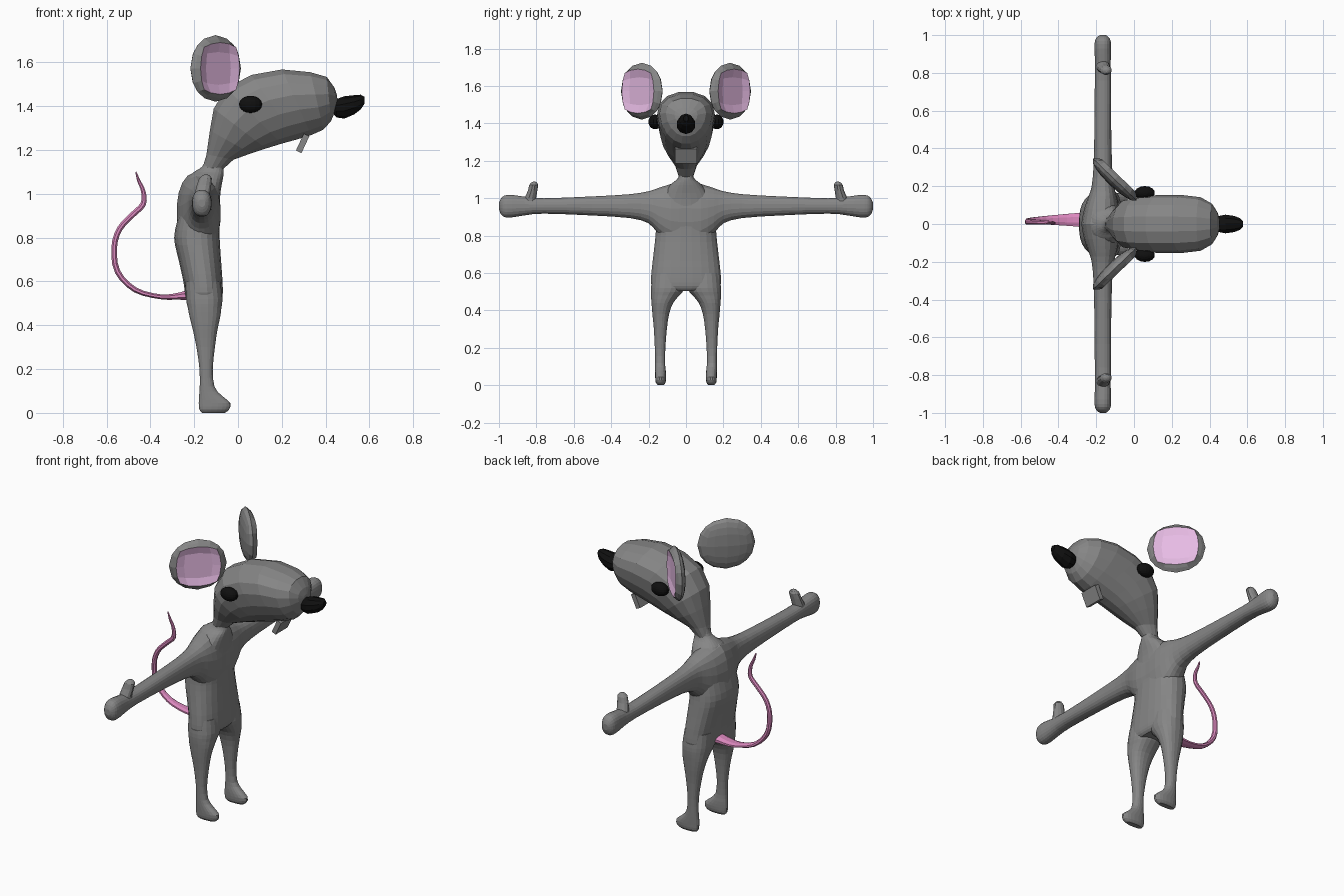
import bpy, bmesh, math
from mathutils import Vector, Matrix

if "Cube" in bpy.data.objects:
    bpy.data.objects.remove(bpy.data.objects["Cube"])

V = Vector


def paint(name, col):
    m = bpy.data.materials.new(name)
    m.diffuse_color = (*col, 1)
    m.use_nodes = True
    m.node_tree.nodes["Principled BSDF"].inputs["Base Color"].default_value = m.diffuse_color
    return m


black = paint("black", (0.005, 0.005, 0.005))
pink = paint("tail_pink", (0.72, 0.25, 0.52))
light_pink = paint("ear_pink", (0.8, 0.5, 0.78))
grey = paint("grey", (0.24, 0.24, 0.24))


def make(name, bm, mats=(grey,), mirror=False):
    bmesh.ops.recalc_face_normals(bm, faces=bm.faces)
    me = bpy.data.meshes.new(name)
    bm.to_mesh(me)
    bm.free()
    ob = bpy.data.objects.new(name, me)
    bpy.context.collection.objects.link(ob)
    for m in mats:
        me.materials.append(m)
    if mirror:
        mod = ob.modifiers.new("mirror", 'MIRROR')
        mod.use_axis = (False, True, False)
        mod.use_mirror_merge = False
    return ob


def fair(rows, k):
    """Catmull-Rom resampling of a list of number rows"""
    out = []
    for i in range(len(rows) - 1):
        a, b, c, d = (rows[max(0, min(len(rows) - 1, i + j))] for j in (-1, 0, 1, 2))
        for s in range(k):
            t = s / k
            out.append([0.5 * (2 * q + (r - p) * t + (2 * p - 5 * q + 4 * r - w) * t * t
                               + (3 * q - p - 3 * r + w) * t ** 3)
                        for p, q, r, w in zip(a, b, c, d)])
    return out + [list(rows[-1])]


def ring(c, u, v, seg, n=2.0, egg=0.0):
    pts = []
    for i in range(seg):
        a = 2 * math.pi * (i + 0.5) / seg
        s, t = (math.copysign(abs(f) ** (2 / n), f) for f in (math.sin(a), math.cos(a)))
        pts.append(V(c) + V(u) * s + V(v) * t * (1 + egg * s))
    return pts


def loft(name, rings, mats=(grey,), mirror=False):
    bm = bmesh.new()
    vs = [[bm.verts.new(p) for p in r] for r in rings]
    n = len(vs[0])
    for a, b in zip(vs, vs[1:]):
        for i in range(n):
            j = (i + 1) % n
            bm.faces.new((a[i], a[j], b[j], b[i]))
    bm.faces.new(vs[0])
    bm.faces.new(vs[-1])
    return make(name, bm, mats, mirror)


# torso: z, back x, front x, half width
torso = [(.505, -.225, -.085, .12), (.53, -.24, -.07, .184), (.6, -.25, -.07, .186),
         (.7, -.272, -.077, .175), (.8, -.292, -.083, .164), (.9, -.272, -.083, .157),
         (1.0, -.25, -.08, .135), (1.07, -.232, -.068, .085), (1.1, -.2, -.065, .05),
         (1.125, -.163, -.065, .037), (1.16, -.15, -.04, .04)]
body = loft("body", [ring(((a + b) / 2, 0, z), ((b - a) / 2, 0, 0), (0, w, 0), 24, 2.4)
                     for z, a, b, w in fair(torso, 3)])

# legs and feet: z, inner y, outer y, back x, front x
leg = [(.6, .006, .18, -.24, -.08), (.52, .006, .188, -.238, -.07), (.48, .035, .188, -.23, -.075),
       (.44, .068, .185, -.222, -.08), (.38, .09, .18, -.207, -.093), (.3, .102, .172, -.19, -.105),
       (.2, .11, .167, -.176, -.115), (.12, .112, .165, -.175, -.107), (.08, .108, .165, -.178, -.075),
       (.045, .106, .165, -.18, -.034), (.015, .109, .162, -.177, -.04), (0, .12, .15, -.165, -.06)]
legs = loft("legs", [ring(((a + b) / 2, (p + q) / 2, z), ((b - a) / 2, 0, 0), (0, (q - p) / 2, 0), 20, 2.3)
                     for z, p, q, a, b in fair(leg, 2)], mirror=True)

# arms and hands: y, back x, front x, bottom z, top z
arm = [(0, -.28, -.08, .72, 1.1), (.08, -.265, -.08, .745, 1.078), (.15, -.24, -.093, .81, 1.055),
       (.2, -.225, -.105, .865, 1.038), (.3, -.215, -.115, .893, 1.022), (.5, -.21, -.12, .907, 1.01),
       (.76, -.208, -.122, .917, 1.0), (.86, -.207, -.123, .908, 1.008), (.93, -.21, -.12, .897, 1.018),
       (.97, -.207, -.123, .898, 1.015), (.99, -.195, -.135, .915, .998), (1, -.18, -.15, .94, .975)]
half = fair(arm, 2)
full = [[-r[0]] + r[1:] for r in half[:0:-1]] + half
arms = loft("arms", [ring(((a + b) / 2, y, (p + q) / 2), ((b - a) / 2, 0, 0), (0, 0, (q - p) / 2), 20, 2.3)
                     for y, a, b, p, q in full])

# thumbs: centre x, y, z, half sizes in x and y
thumb = [(-.165, .835, .95, .035, .035), (-.163, .832, 1.0, .036, .032), (-.155, .82, 1.04, .034, .026),
         (-.148, .814, 1.07, .03, .025), (-.146, .812, 1.083, .018, .017), (-.146, .812, 1.088, .007, .007)]
thumbs = loft("thumbs", [ring((x, y, z), (a, 0, 0), (0, b, 0), 12) for x, y, z, a, b in thumb], mirror=True)

# merge the limbs into one skin
for part in (legs, arms, thumbs):
    mod = body.modifiers.new(part.name, 'BOOLEAN')
    mod.operation, mod.solver, mod.object = 'UNION', 'EXACT', part
bpy.context.view_layer.update()
skin = bpy.data.meshes.new_from_object(body.evaluated_get(bpy.context.evaluated_depsgraph_get()))
body.modifiers.clear()
body.data = skin
for part in (legs, arms, thumbs):
    bpy.data.objects.remove(part)

# head: top x, z, bottom x, z, half width
head = [(-.16, 1.11, -.07, 1.11, .036), (-.145, 1.18, -.02, 1.155, .055), (-.13, 1.29, .06, 1.183, .1),
        (-.113, 1.39, .13, 1.205, .13), (-.055, 1.485, .2, 1.226, .145), (.06, 1.545, .27, 1.245, .15),
        (.2, 1.57, .335, 1.265, .15), (.33, 1.557, .39, 1.29, .138), (.405, 1.535, .425, 1.33, .105),
        (.44, 1.485, .447, 1.385, .06), (.452, 1.45, .455, 1.41, .02)]
loft("head", [ring(((a + c) / 2, 0, (b + d) / 2), ((a - c) / 2, 0, (b - d) / 2), (0, w, 0), 16, 2.15, .2)
              for a, b, c, d, w in head])

# nose: x, bottom z, top z, half width
nose = [(.425, 1.375, 1.415, .02), (.45, 1.348, 1.432, .045), (.485, 1.343, 1.445, .052),
        (.53, 1.362, 1.45, .045), (.56, 1.385, 1.452, .033), (.577, 1.41, 1.443, .015)]
loft("nose", [ring((x, 0, (a + b) / 2), (0, 0, (b - a) / 2), (0, w, 0), 10) for x, a, b, w in nose], (black,))

# front teeth slab
bm = bmesh.new()
bmesh.ops.create_cube(bm, size=1, matrix=Matrix.Translation((.295, 0, 1.23))
                      @ Matrix.Rotation(math.radians(25), 4, 'Y') @ Matrix.Diagonal((.028, .115, .085, 1)))
make("teeth", bm)

# eyes
bm = bmesh.new()
bmesh.ops.create_uvsphere(bm, u_segments=14, v_segments=10, radius=1,
                          matrix=Matrix.Translation((.057, .165, 1.408)) @ Matrix.Diagonal((.054, .036, .039, 1)))
make("eyes", bm, (black,), True)

# ears: flattened cube-sphere with a dished pink front
bm = bmesh.new()
bmesh.ops.create_cube(bm, size=2)
bmesh.ops.subdivide_edges(bm, edges=bm.edges, cuts=3, use_grid_fill=True)
for f in bm.faces:
    f.material_index = int(all(v.co.z > .99 for v in f.verts))
for v in bm.verts:
    front = v.co.z > .99
    inner = front and max(abs(v.co.x), abs(v.co.y)) < .9
    v.co.normalize()
    if front:
        v.co.x *= 1.1
        v.co.y *= 1.1
        v.co.z = .45 if inner else .75
t, up, n = V((-.72, .69, 0)), V((0, 0, 1)), V((.69, .72, 0))
m = Matrix((t * .16, up * .152, n * .04)).transposed().to_4x4()
bmesh.ops.transform(bm, matrix=Matrix.Translation((-.102, .236, 1.572)) @ m, verts=bm.verts)
make("ears", bm, (grey, light_pink), True)

# tail: x, z, y, half thickness, half width
tail = [(-.215, .54, .022, .032, .045), (-.265, .533, .022, .018, .042), (-.355, .53, .022, .012, .034),
        (-.47, .562, .02, .013, .024), (-.55, .645, .016, .014, .018), (-.565, .755, .012, .014, .015),
        (-.54, .84, .01, .014, .013), (-.48, .905, .008, .014, .012), (-.433, .952, .006, .014, .01),
        (-.432, 1.01, .004, .011, .008), (-.453, 1.06, .002, .008, .006), (-.466, 1.1, 0, .003, .003)]
path = fair(tail, 3)
rings = []
for i, (x, z, y, a, w) in enumerate(path):
    p, q = path[max(i - 1, 0)], path[min(i + 1, len(path) - 1)]
    d = V((q[0] - p[0], 0, q[1] - p[1])).normalized()
    rings.append(ring((x, y, z), V((-d.z, 0, d.x)) * a, (0, w, 0), 8))
loft("tail", rings, (pink,))
